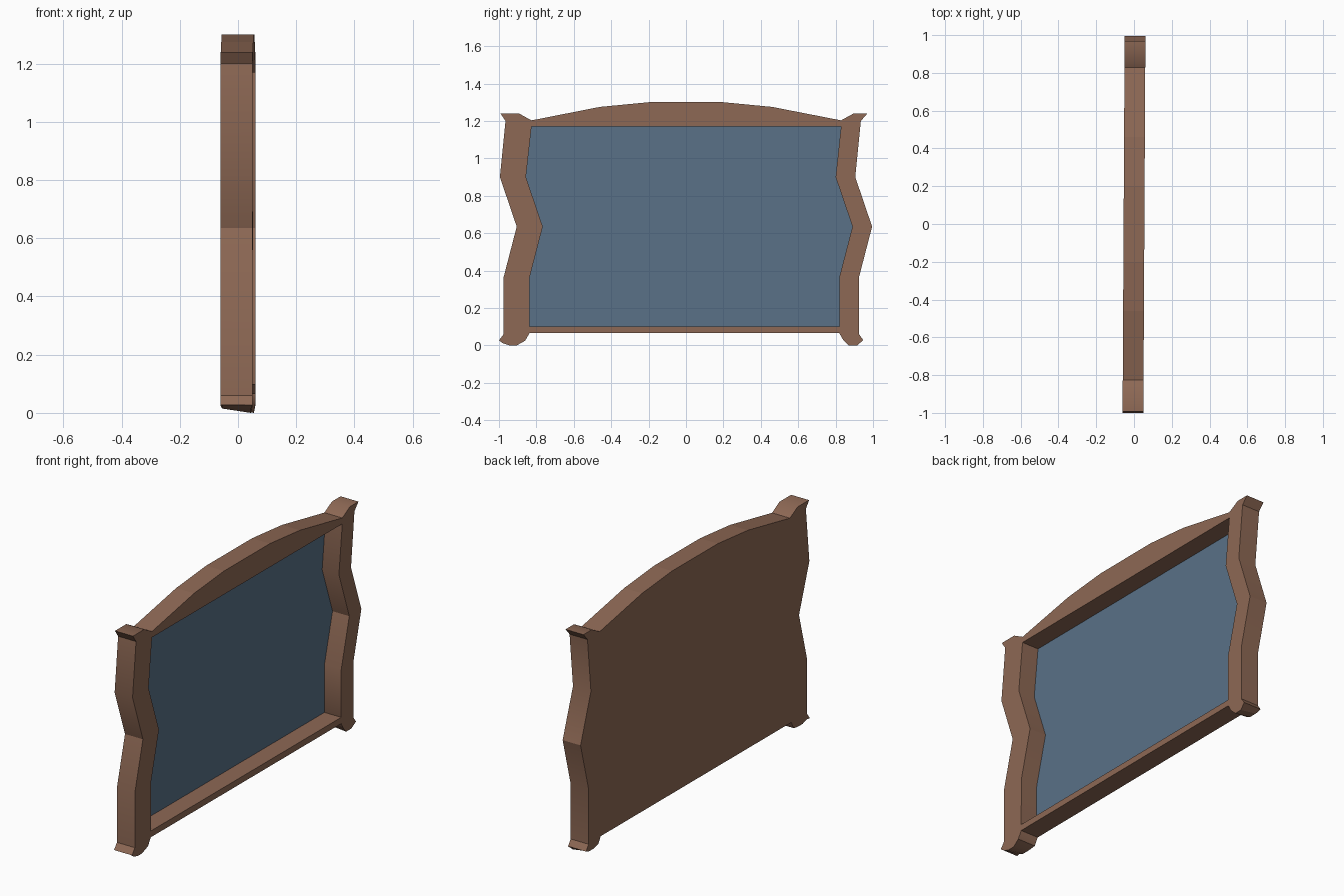
import bpy, bmesh, math

if "Cube" in bpy.data.objects:
    bpy.data.objects.remove(bpy.data.objects["Cube"])

BACK, FRONT = -0.055, 0.055
SKEW = 0.0055          # the whole piece is turned very slightly about z


def material(name, rgb):
    m = bpy.data.materials.new(name)
    m.diffuse_color = (*rgb, 1)
    m.use_nodes = True
    m.node_tree.nodes["Principled BSDF"].inputs["Base Color"].default_value = m.diffuse_color
    return m


wood = material("wood", (0.27, 0.14, 0.09))
blue = material("blue_panel", (0.10, 0.165, 0.245))


def prism(name, outline, x0, x1, mat):
    """Extrude a (y, z) outline along x."""
    bm = bmesh.new()
    loops = [[bm.verts.new((x, y, z)) for y, z in outline] for x in (x0, x1)]
    bm.faces.new(loops[0])
    bm.faces.new(loops[1])
    n = len(outline)
    for i in range(n):
        j = (i + 1) % n
        bm.faces.new((loops[0][i], loops[0][j], loops[1][j], loops[1][i]))
    bmesh.ops.recalc_face_normals(bm, faces=bm.faces[:])
    for v in bm.verts:
        # worn soles: pulled in at the edges and lifted at the back
        if v.co.z < 0.015:
            if v.co.x < 0:
                v.co.z += 0.015
            v.co.x *= 0.9
        v.co.x += SKEW * v.co.y
    me = bpy.data.meshes.new(name)
    bm.to_mesh(me)
    bm.free()
    me.materials.append(mat)
    ob = bpy.data.objects.new(name, me)
    bpy.context.collection.objects.link(ob)
    return ob


# Shared zigzag of the posts: (y offset, z) from bottom to top
ZIGZAG = [(0, 0.365), (0.07, 0.635), (-0.02, 0.90)]


def edge(y):
    return [(y + d, z) for d, z in ZIGZAG]


left_inner = [(-0.837, 0.065)] + edge(-0.836) + [(-0.826, 1.17)]
right_inner = [(0.82, 0.065)] + edge(0.82) + [(0.829, 1.17)]

# Posts with flared caps and curled feet
left_post = ([(-0.975, 0.06), *edge(-0.975), (-0.965, 1.20), (-0.992, 1.24),
              (-0.893, 1.24), (-0.826, 1.203)] + left_inner[::-1]
             + [(-0.86, 0.025), (-0.905, 0.0), (-0.945, 0.0),
                (-0.98, 0.012), (-1.0, 0.027)])
right_post = ([(0.925, 0.06), *edge(0.925), (0.935, 1.20), (0.97, 1.24),
               (0.896, 1.24), (0.829, 1.203)] + right_inner[::-1]
              + [(0.84, 0.03), (0.87, 0.0), (0.915, 0.0), (0.948, 0.028)])
for name, outline in (("left_post", left_post), ("right_post", right_post)):
    ob = prism(name, outline, BACK, FRONT, wood)
    bpy.context.view_layer.objects.active = ob
    ob.select_set(True)
    bpy.ops.object.shade_smooth_by_angle(angle=math.radians(30))
    ob.select_set(False)

# Arched top rail and straight bottom rail
arch = [(-0.826, 1.203), (-0.46, 1.275), (-0.2, 1.30),
        (0.2, 1.30), (0.46, 1.275), (0.829, 1.203)]
prism("top_rail", arch + [(0.829, 1.17), (-0.826, 1.17)], BACK, FRONT, wood)
prism("bottom_rail", [(-0.837, 0.065), (0.82, 0.065), (0.82, 0.10), (-0.837, 0.10)],
      BACK, FRONT, wood)

# Back board flush with the frame, and the recessed blue panel in front of it
opening = ([(-0.837, 0.10)] + left_inner[1:] + right_inner[:0:-1] + [(0.82, 0.10)])
prism("back_board", opening, BACK, BACK + 0.005, wood)
prism("blue_panel", opening, BACK + 0.005, BACK + 0.007, blue)
